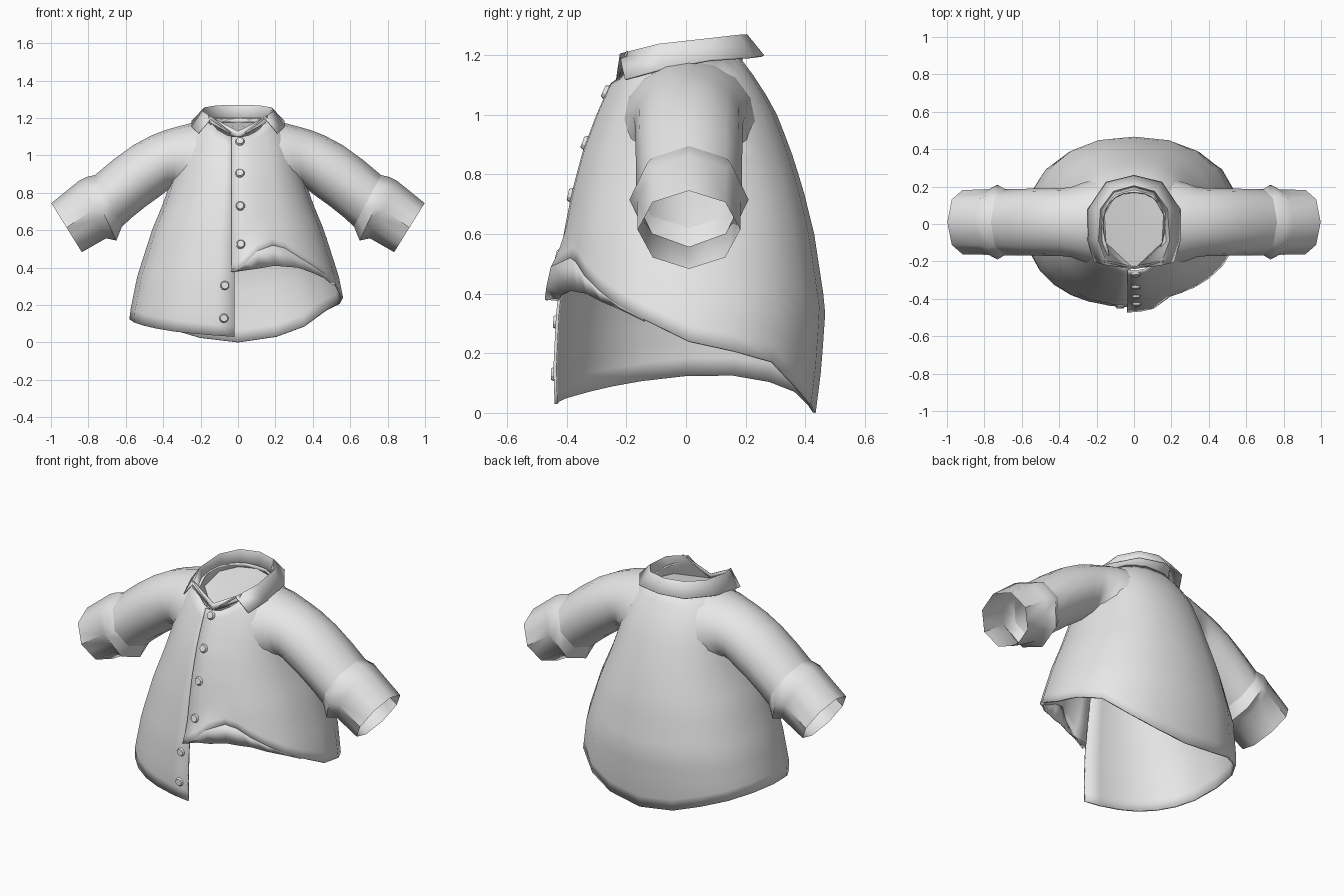
import bpy, bmesh, math
from mathutils import Vector

if "Cube" in bpy.data.objects:
    bpy.data.objects.remove(bpy.data.objects["Cube"])

cloth = bpy.data.materials.new("grey_cloth")
cloth.diffuse_color = (0.8, 0.8, 0.8, 1)
cloth.use_nodes = True
cloth.node_tree.nodes["Principled BSDF"].inputs["Base Color"].default_value = cloth.diffuse_color


def lerp_table(table, k):
    """Linear lookup; rows are (key, value, ...)."""
    if k <= table[0][0]:
        return table[0][1:]
    for a, b in zip(table, table[1:]):
        if k <= b[0]:
            t = (k - a[0]) / (b[0] - a[0])
            return tuple(p + (q - p) * t for p, q in zip(a[1:], b[1:]))
    return table[-1][1:]


def finish(name, bm, thickness=0, angle=40):
    me = bpy.data.meshes.new(name)
    bm.to_mesh(me)
    bm.free()
    me.materials.append(cloth)
    ob = bpy.data.objects.new(name, me)
    bpy.context.collection.objects.link(ob)
    bpy.ops.object.select_all(action='DESELECT')
    ob.select_set(True)
    bpy.context.view_layer.objects.active = ob
    bpy.ops.object.shade_smooth_by_angle(angle=math.radians(angle))
    if thickness:
        mod = ob.modifiers.new("thickness", 'SOLIDIFY')
        mod.thickness = thickness
    return ob


def loft(rows, closed=False, recalc=False):
    """Join rows of points with quads."""
    bm = bmesh.new()
    vs = [[bm.verts.new(p) for p in r] for r in rows]
    n = len(rows[0])
    for a, b in zip(vs, vs[1:]):
        for c in range(n if closed else n - 1):
            d = (c + 1) % n
            bm.faces.new((a[c], b[c], b[d], a[d]))
    if recalc:
        bmesh.ops.recalc_face_normals(bm, faces=bm.faces)
    return bm


# Torso stations: height, half width, front y, back y
BODY = [(0, .585, -.44, .435), (.15, .58, -.445, .454), (.35, .54, -.435, .468),
        (.6, .46, -.40, .43), (.75, .398, -.37, .393), (.88, .355, -.335, .352),
        (1.0, .325, -.29, .305), (1.1, .285, -.245, .25), (1.16, .24, -.213, .205),
        (1.2, .17, -.19, .175)]
# Hem height by angle from the front; the +x side is pulled up
HEM = [(-4, .38), (4, .43), (10, .49), (20, .52), (28, .505), (37, .46), (60, .36),
       (72, .315), (90, .24), (127, .17), (145, .085), (162, .03), (180, 0), (198, .025),
       (215, .07), (230, .1), (260, .135), (290, .105), (325, .06), (358, .03)]
FOLD = [(-4, .375), (10, .395), (20, .41), (37, .40), (60, .345), (80, .28)]
COLS = [-4, 3, 10, 20, 28, 37, 48, 60, 72, 90, 108, 127, 145, 162, 180,
        198, 215, 233, 252, 270, 288, 302, 315, 327, 338, 350, 358]


def body_point(deg, z, scale=1.0):
    rx, yf, yb = lerp_table(BODY, z)
    s, c = math.sin(math.radians(deg)), math.cos(math.radians(deg))
    p = 2 / 2.25
    x = rx * math.copysign(abs(s) ** p, s) * scale
    y = (yf + yb) / 2 - (yb - yf) / 2 * math.copysign(abs(c) ** p, c) * scale
    if deg == COLS[0]:
        x = -.035
    if deg == COLS[-1]:
        x = -.02
    # overlapping front panel sits a little proud, its hem corner flips out
    if deg < 20:
        hem = lerp_table(HEM, deg)[0]
        w = max(0, 1 - abs(z - hem) / .16)
        y -= .011 + (.033 * w * w if scale == 1 else 0)
    return Vector((x, y, z))


ROWS = 18
rows = []
for r in range(ROWS + 1):
    row = []
    for d in COLS:
        top = 1.2 - .1 * max(0, math.cos(math.radians(d))) ** 6
        hem = lerp_table(HEM, d)[0]
        row.append(body_point(d, top + (hem - top) * r / ROWS))
    rows.append(row)
bm = loft(rows)
# Armholes
inside = [f for f in bm.faces if all(abs(v.co.x) > .2 and abs(v.co.y - .01) < .15
          and .9 < v.co.z < 1.13 for v in f.verts)]
bmesh.ops.delete(bm, geom=inside, context='FACES')
finish("shirt_body", bm, .01, 50)

# Turned underside of the lifted hem
cols = [d for d in COLS if d <= 72]
finish("lifted_hem_fold", loft([
    [body_point(d, lerp_table(HEM, d)[0]) for d in cols],
    [body_point(d, lerp_table(FOLD, d)[0], .965) for d in cols]]), .008, 50)

# Sleeve stations: top x, top z, bottom x, bottom z, half depth, octagon blend
SLEEVE = [(.17, 1.185, .30, .77, .222, 0), (.25, 1.173, .328, .815, .205, 0),
          (.32, 1.155, .347, .832, .188, 0), (.39, 1.135, .375, .815, .182, 0),
          (.46, 1.108, .42, .78, .181, 0), (.56, 1.055, .49, .73, .179, 0),
          (.67, .975, .565, .67, .178, .5), (.765, .895, .62, .62, .178, 1)]
CUFF = [SLEEVE[-1], (.81, .885, .65, .545, .2, 1),
        (.85, .865, .705, .557, .175, 1), (.998, .745, .835, .483, .172, 1)]


def tube(stations, side, sides=16):
    out = []
    for tx, tz, bx, bz, h, octo in stations:
        mid = Vector(((tx + bx) / 2, .01, (tz + bz) / 2))
        up = Vector(((tx - bx) / 2, 0, (tz - bz) / 2))
        ring = []
        for i in range(sides):
            a = 2 * math.pi * i / sides
            k = 1 - octo * (i % 2) * (1 - math.cos(math.pi / 8))
            p = mid + (up * math.cos(a) + Vector((0, h * math.sin(a), 0))) * k
            ring.append((p.x * side, p.y, p.z))
        out.append(ring)
    return loft(out, closed=True, recalc=True)


for side, label in ((1, "left"), (-1, "right")):
    finish(label + "_sleeve", tube(SLEEVE, side), 0, 50)
    finish(label + "_cuff", tube(CUFF, side), 0, 48)

# Collar halves, front to back: outer edge, fold line, inner stand
OUTER = [(.215, -.205, 1.12), (.25, -.08, 1.155), (.248, .08, 1.185),
         (.15, .225, 1.195), (0, .262, 1.2)]
CREST = [(.14, -.222, 1.205), (.19, -.09, 1.238), (.18, .08, 1.257),
         (.11, .175, 1.268), (0, .205, 1.27)]
STAND = [(.006, -.235, 1.1), (.15, -.1, 1.14), (.158, .05, 1.17),
         (.1, .15, 1.175), (0, .18, 1.178)]


def both(half):
    return half + [(-x, y, z) for x, y, z in reversed(half[:-1])]


finish("collar", loft([both(STAND), both(CREST), both(OUTER)], recalc=True), .008, 40)

# Neck band forming the V at the front
finish("neck_band", loft([
    [(-.16, -.2, 1.215), (0, -.232, 1.13), (.16, -.2, 1.215)],
    [(-.15, -.215, 1.175), (0, -.242, 1.095), (.15, -.215, 1.175)]]), .006, 30)

# Lining that closes the neck inside the collar
bm = bmesh.new()
rim = [bm.verts.new(p) for p in both(STAND)]
hub = bm.verts.new((0, .02, 1.15))
for a, b in zip(rim, rim[1:] + rim[:1]):
    bm.faces.new((a, b, hub))
finish("neck_lining", bm, 0, 60)

# Buttons along the placket
for i, (x, z) in enumerate([(.01, 1.075), (.01, .905), (.012, .73), (.015, .525),
                            (-.07, .305), (-.075, .13)]):
    deg = 3 if x > 0 else 352
    p, q = body_point(deg, z), body_point(deg, z + .03)
    slope = (q - p).normalized()
    normal = Vector((0, -slope.z, slope.y)).normalized()
    bm = bmesh.new()
    bmesh.ops.create_cone(bm, cap_ends=True, segments=10, radius1=.027,
                          radius2=.019, depth=.016)
    rot = normal.to_track_quat('Z', 'Y').to_matrix()
    bmesh.ops.rotate(bm, verts=bm.verts, cent=(0, 0, 0), matrix=rot)
    bmesh.ops.translate(bm, verts=bm.verts, vec=Vector((x, p.y, z)) + normal * .004)
    finish("button_%d" % (i + 1), bm, 0, 30)
